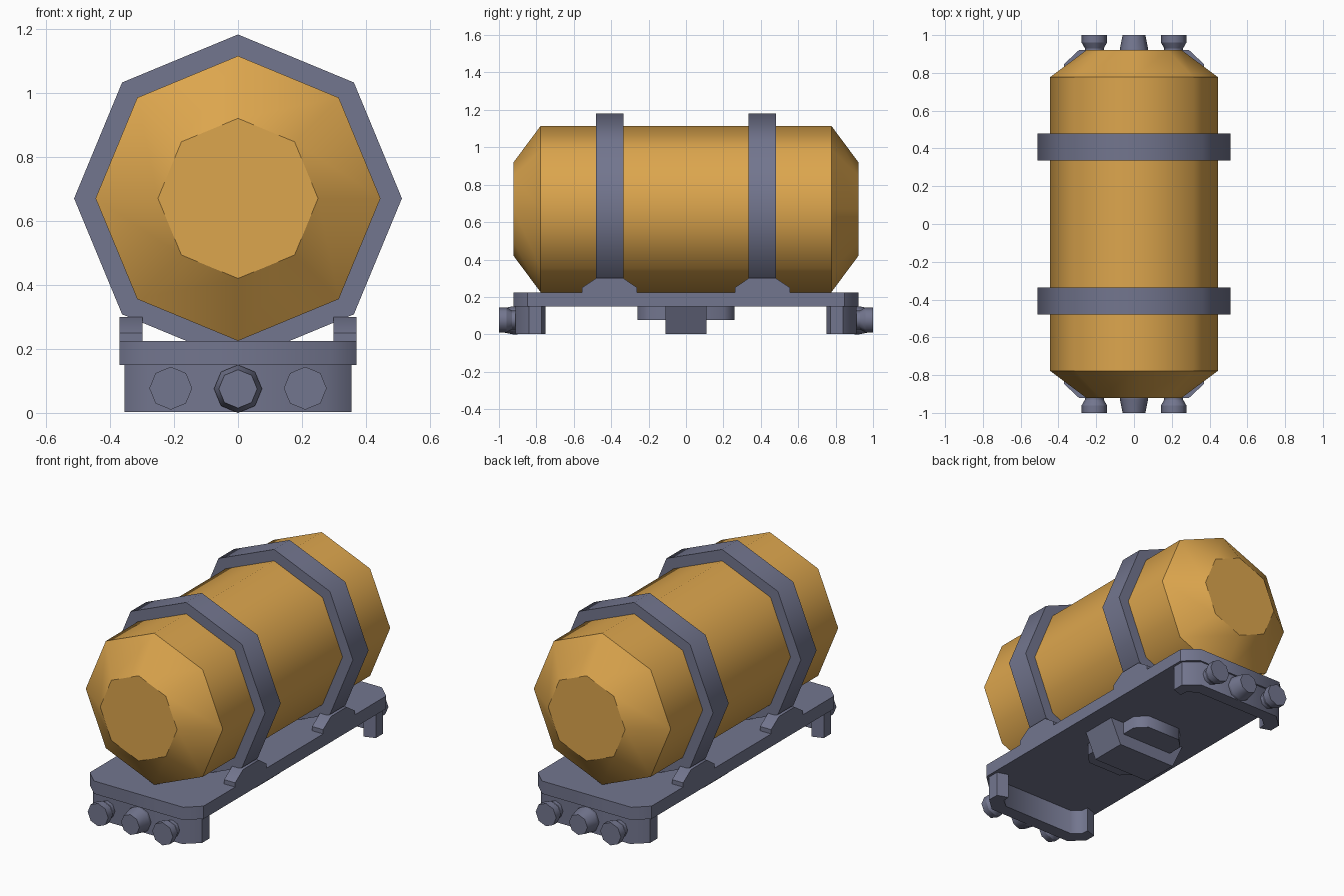
import bpy, bmesh, math
from mathutils import Vector

if "Cube" in bpy.data.objects:
    bpy.data.objects.remove(bpy.data.objects["Cube"])


def material(name, rgb):
    m = bpy.data.materials.new(name)
    m.diffuse_color = (*rgb, 1)
    m.use_nodes = True
    m.node_tree.nodes["Principled BSDF"].inputs["Base Color"].default_value = m.diffuse_color
    return m


ORANGE = material("tank orange", (0.72, 0.38, 0.075))
GREY = material("steel grey", (0.170, 0.180, 0.272))


def finish(name, bm, mat, sharp_rings=False):
    bmesh.ops.recalc_face_normals(bm, faces=bm.faces)
    for f in bm.faces:
        f.smooth = True
    for e in bm.edges:
        ring = abs(e.verts[0].co.y - e.verts[1].co.y) < 1e-4
        angle = e.calc_face_angle(0)
        e.smooth = not (angle > 0.8 or (sharp_rings and ring))
    me = bpy.data.meshes.new(name)
    bm.to_mesh(me)
    bm.free()
    me.materials.append(mat)
    ob = bpy.data.objects.new(name, me)
    bpy.context.collection.objects.link(ob)
    return ob


def lathe_y(name, profile, cx, cz, mat, n=8):
    """Octagonal solid along y from (y, radius) pairs, corner pointing up."""
    bm = bmesh.new()
    rings = []
    for y, r in profile:
        rings.append([bm.verts.new((cx + r * math.sin(2 * math.pi * i / n), y,
                                    cz + r * math.cos(2 * math.pi * i / n))) for i in range(n)])
    for a, b in zip(rings, rings[1:]):
        for i in range(n):
            j = (i + 1) % n
            bm.faces.new((a[i], a[j], b[j], b[i]))
    bm.faces.new(rings[0])
    bm.faces.new(rings[-1])
    return finish(name, bm, mat, True)


def prism(name, pts, move, mat):
    """Extrude a closed 3D polygon by a vector."""
    bm = bmesh.new()
    f = bm.faces.new([bm.verts.new(p) for p in pts])
    out = bmesh.ops.extrude_face_region(bm, geom=[f])
    bmesh.ops.translate(bm, vec=Vector(move),
                        verts=[v for v in out["geom"] if isinstance(v, bmesh.types.BMVert)])
    return finish(name, bm, mat)


def chamfered(x, y, cx, cy, z):
    return [(x, -y + cy, z), (x, y - cy, z), (x - cx, y, z), (-x + cx, y, z),
            (-x, y - cy, z), (-x, -y + cy, z), (-x + cx, -y, z), (x - cx, -y, z)]


# Tank with tapered ends
lathe_y("tank", [(-0.922, 0.25), (-0.777, 0.445), (0.777, 0.445), (0.922, 0.25)], 0, 0.67, ORANGE)

# Base plate
prism("base_plate", chamfered(0.37, 0.922, 0.08, 0.075, 0.15), (0, 0, 0.075), GREY)

# Middle foot: wide pad and slanted block
prism("under_pad", chamfered(0.17, 0.26, 0.06, 0.06, 0.077), (0, 0, 0.075), GREY)
prism("under_block", [(-0.26, -0.11, 0.152), (0.26, -0.11, 0.152), (0.19, -0.11, 0.002),
                      (-0.19, -0.11, 0.002)], (0, 0.22, 0), GREY)

for s, end in ((-1, "front"), (1, "back")):
    # Band around the tank
    lathe_y(end + "_band", [(s * 0.335, 0.512), (s * 0.48, 0.512)], 0, 0.67, GREY)

    # C-shaped bumper under the plate end
    half = [(0.29, 0.75), (0.355, 0.772), (0.355, 0.84), (0.275, 0.912)]
    inner = [(0.235, 0.835), (0.285, 0.795)]
    outline = half + [(-x, y) for x, y in reversed(half)]
    outline += [(-x, y) for x, y in reversed(inner)] + inner
    prism(end + "_bumper", [(x, s * y, 0.002) for x, y in outline], (0, 0, 0.15), GREY)

    # Knobs: tapered one in the middle, flared ones beside it
    lathe_y(end + "_centre_knob", [(s * 0.90, 0.075), (s * 0.925, 0.075), (s * 1.0, 0.06)],
            0, 0.075, GREY)
    for t, side in ((-1, "left"), (1, "right")):
        lathe_y(f"{end}_{side}_knob", [(s * 0.90, 0.05), (s * 0.93, 0.05), (s * 0.96, 0.067),
                                       (s * 1.0, 0.067)], t * 0.21, 0.077, GREY)
        # Bracket holding the band on the plate
        prof = [(0.262, 0.22), (0.262, 0.25), (0.335, 0.30), (0.48, 0.30), (0.555, 0.25), (0.555, 0.22)]
        prism(f"{end}_{side}_bracket", [(t * 0.298, s * y, z) for y, z in prof],
              (t * 0.072, 0, 0), GREY)
